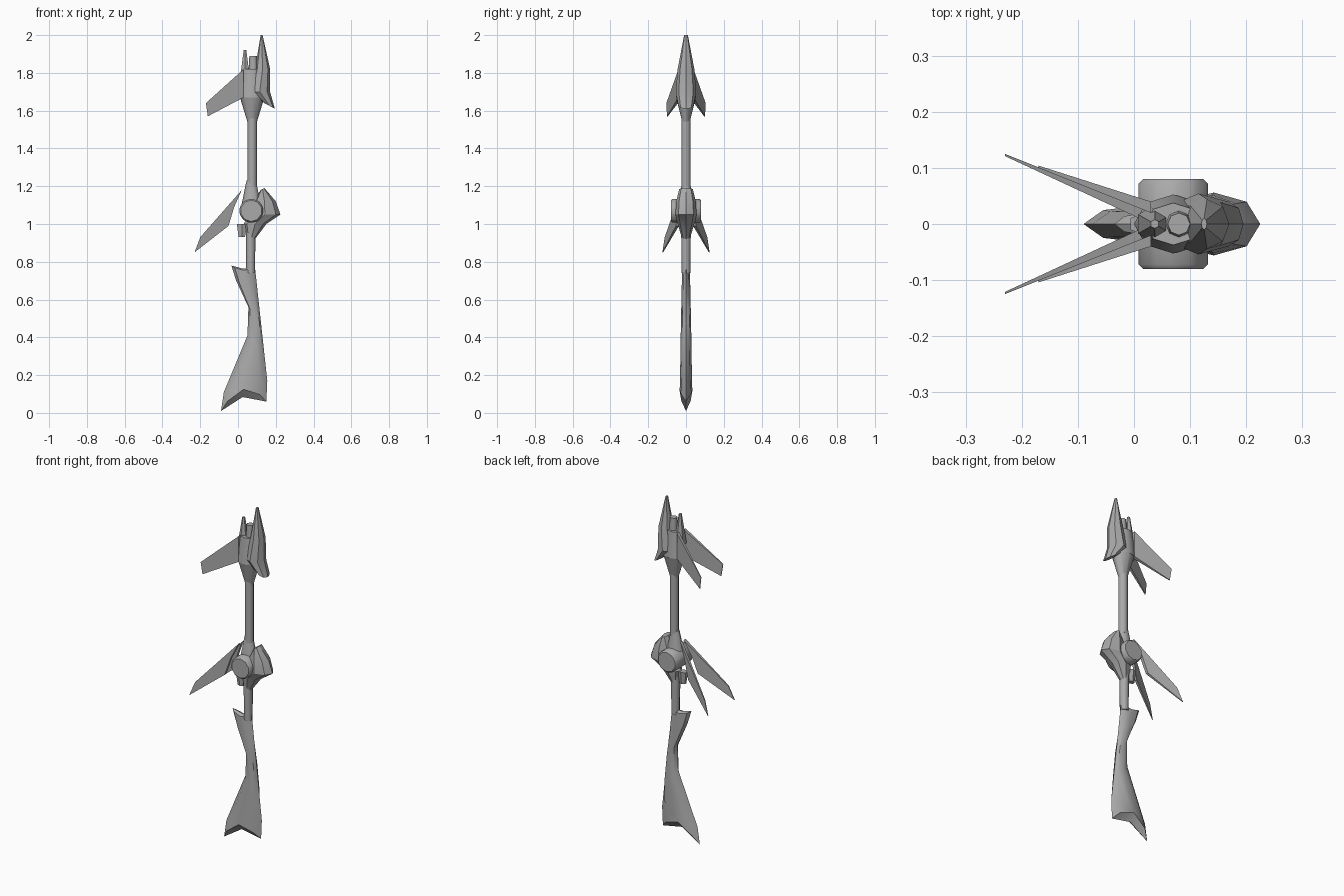
import bpy
import bmesh
import math
from mathutils import Vector

if "Cube" in bpy.data.objects:
    bpy.data.objects.remove(bpy.data.objects["Cube"], do_unlink=True)

GREY = (0.4, 0.4, 0.4, 1)
metal = bpy.data.materials.new("plain grey")
metal.use_nodes = True
metal.diffuse_color = GREY
metal.node_tree.nodes["Principled BSDF"].inputs["Base Color"].default_value = GREY


def finish_object(obj, name, angle):
    """Name, colour and shade one part."""
    obj.name = name
    obj.data.materials.append(metal)
    bpy.ops.object.select_all(action="DESELECT")
    obj.select_set(True)
    bpy.context.view_layer.objects.active = obj
    bpy.ops.object.shade_smooth_by_angle(angle=math.radians(angle))


def finish_mesh(bm, name, angle):
    """Turn a bmesh into a finished part."""
    bmesh.ops.recalc_face_normals(bm, faces=bm.faces)
    mesh = bpy.data.meshes.new(name)
    bm.to_mesh(mesh)
    bm.free()
    obj = bpy.data.objects.new(name, mesh)
    bpy.context.collection.objects.link(obj)
    finish_object(obj, name, angle)


def tube(name, x, bottom, top, bottom_radius, top_radius, squash=1.0, sides=8):
    """Upright tapered tube, narrowed across the model by squash."""
    bpy.ops.mesh.primitive_cone_add(
        vertices=sides, radius1=bottom_radius, radius2=top_radius,
        depth=top - bottom, location=(x, 0, (top + bottom) / 2))
    obj = bpy.context.object
    obj.scale.y = squash
    finish_object(obj, name, 50)


def straight(start, end, count):
    """Evenly spaced points along a straight edge."""
    start, end = Vector(start), Vector(end)
    return [start.lerp(end, i / (count - 1)) for i in range(count)]


def shell(name, back, front, start_half, end_half, bulge=0.0,
          start_notch=0.0, end_notch=0.0, sides=8, angle=35):
    """Rounded body between a back edge and a front edge, given as (x, z)."""
    bm = bmesh.new()
    rings = []
    last = len(back) - 1
    for k, (rear, fore) in enumerate(zip(back, front)):
        t = k / last
        half = start_half + (end_half - start_half) * t
        half += bulge * math.sin(math.pi * t)
        notch = start_notch if k == 0 else end_notch if k == last else 0
        ring = []
        for i in range(sides):
            turn = math.tau * i / sides
            side = math.sin(turn)
            x, z = Vector(rear).lerp(Vector(fore), (1 - math.cos(turn)) / 2)
            ring.append(bm.verts.new((x, half * side, z + notch * side * side)))
        rings.append(ring)
    for low, high in zip(rings, rings[1:]):
        for i in range(sides):
            j = (i + 1) % sides
            bm.faces.new((low[i], low[j], high[j], high[i]))
    # Fanned caps close the notched ends
    bmesh.ops.poke(bm, faces=[bm.faces.new(r) for r in (rings[0], rings[-1])])
    finish_mesh(bm, name, angle)


def fin_pair(name, outline, root_y, splay):
    """Mirrored blades that splay outward and thin out toward their tips."""
    tip = min(x for x, z in outline)
    root = max(x for x, z in outline)
    for side, label in ((-1, "front"), (1, "back")):
        bm = bmesh.new()
        outer, inner = [], []
        for x, z in outline:
            y = root_y + splay * (root - x)
            thick = 0.004 + 0.016 * (x - tip) / (root - tip)
            outer.append(bm.verts.new((x, side * y, z)))
            inner.append(bm.verts.new((x, side * (y - thick), z)))
        bm.faces.new(outer)
        bm.faces.new(inner[::-1])
        for i in range(len(outline)):
            bm.faces.new((outer[i - 1], inner[i - 1], inner[i], outer[i]))
        finish_mesh(bm, name + "_" + label, 30)


# Flared lower leg with notched ends and a straight front edge
shell("lower_leg",
      back=[(-0.09, 0.01), (-0.075, 0.11), (0.05, 0.41),
            (0.055, 0.56), (-0.01, 0.7), (-0.035, 0.78)],
      front=[(0.15, 0.06)] + straight((0.155, 0.17), (0.09, 0.77), 5),
      start_half=0.035, end_half=0.02, start_notch=0.09, end_notch=-0.02)

# Slim strut and catch below the joint
tube("lower_strut", 0.067, 0.74, 1, 0.023, 0.026)
tube("joint_catch", 0.02, 0.93, 1, 0.02, 0.03, squash=0.7, sides=6)

# Joint drum running across the model
bpy.ops.mesh.primitive_cylinder_add(
    vertices=10, radius=0.065, depth=0.16, location=(0.07, 0, 1.07),
    rotation=(math.pi / 2, 0, 0))
finish_object(bpy.context.object, "joint_drum", 75)
rim = bpy.context.object.modifiers.new("soft rim", "BEVEL")
rim.width = 0.008
rim.segments = 1

# Faceted guard ahead of the joint
shell("joint_guard",
      back=[(0.05, 0.92), (0.03, 1), (0.06, 1.05), (0.08, 1.12), (0.12, 1.18)],
      front=[(0.09, 0.92), (0.15, 1), (0.225, 1.05), (0.2, 1.12), (0.14, 1.19)],
      start_half=0.02, end_half=0.036, bulge=0.028, angle=25)

# Long upper strut flaring at both ends
tube("upper_strut", 0.075, 1.2, 1.6, 0.025, 0.025)
tube("lower_flare", 0.07, 1.06, 1.23, 0.06, 0.025, squash=0.8)
tube("upper_flare", 0.075, 1.54, 1.67, 0.025, 0.065, squash=0.8)
tube("fin_mount", 0.07, 1.67, 1.82, 0.07, 0.05, squash=0.75)

# Pointed shield at the top
shell("top_shield",
      back=[(0.14, 1.64), (0.06, 1.7), (0.09, 1.82), (0.12, 2)],
      front=[(0.195, 1.61), (0.17, 1.7), (0.17, 1.82), (0.13, 2)],
      start_half=0.04, end_half=0.01, bulge=0.028)

# Prongs behind the shield
tube("rear_prong", 0.037, 1.75, 1.92, 0.034, 0.008, sides=6)
tube("inner_prong", 0.08, 1.75, 1.89, 0.027, 0.02)

# Swept fin pairs
fin_pair("upper_fin", [(0.03, 1.82), (-0.17, 1.64), (-0.16, 1.57), (0.03, 1.67)],
         root_y=0.04, splay=0.32)
fin_pair("lower_fin", [(0.02, 1.18), (-0.2, 0.93), (-0.23, 0.85),
                       (-0.05, 0.99), (-0.02, 1.09)],
         root_y=0.025, splay=0.4)
